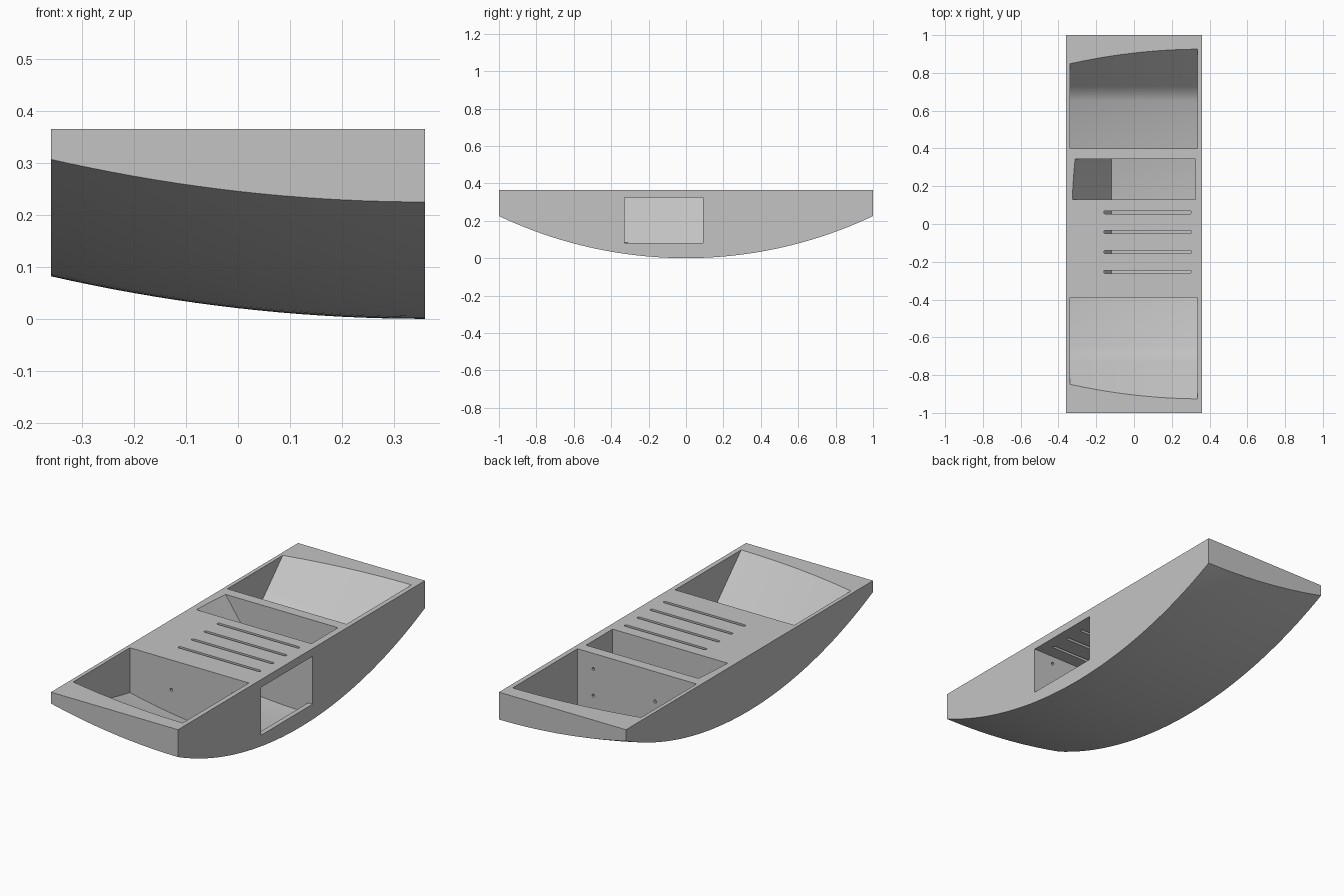
import bpy, bmesh
from math import sqrt, ceil, pi, cos, sin

cube = bpy.data.objects.get("Cube")
if cube:
    bpy.data.objects.remove(cube, do_unlink=True)

HALF_W, TOP, SHELL = 0.36, 0.365, 0.025
RAMP_X, RAMP_Y = -0.12, 0.69


def hull_z(x, y):
    """Doubly curved underside, lowest along the +x edge."""
    return 2.335 - sqrt(2.335 ** 2 - y * y) + 0.158 * (HALF_W - x) ** 2


def floor_z(x, y):
    return hull_z(x, y) + SHELL


def end_bay_z(x, y):
    """Floor that turns into a ramp towards the end."""
    run = abs(y) - RAMP_Y
    return floor_z(x, y) if run <= 0 else floor_z(x, RAMP_Y) + run


def middle_bay_z(x, y):
    """Floor that turns into a steep ramp towards -x."""
    return floor_z(x, y) if x >= RAMP_X else floor_z(RAMP_X, y) + 1.45 * (RAMP_X - x)


def subdivide(breaks, step):
    out = [breaks[0]]
    for a, b in zip(breaks, breaks[1:]):
        n = max(1, ceil((b - a) / step))
        out += [a + (b - a) * i / n for i in range(1, n + 1)]
    return out


def make_object(name, bm):
    bmesh.ops.recalc_face_normals(bm, faces=bm.faces)
    mesh = bpy.data.meshes.new(name)
    bm.to_mesh(mesh)
    bm.free()
    obj = bpy.data.objects.new(name, mesh)
    bpy.context.collection.objects.link(obj)
    return obj


def block(name, xb, yb, top, bottom, step=0.04):
    """Solid with a flat top, upright sides and a shaped underside."""
    xs, ys = subdivide(xb, step), subdivide(yb, step)
    bm = bmesh.new()
    grid = [[bm.verts.new((x, y, bottom(x, y))) for y in ys] for x in xs]
    for i in range(len(xs) - 1):
        for j in range(len(ys) - 1):
            bm.faces.new((grid[i][j], grid[i][j + 1], grid[i + 1][j + 1], grid[i + 1][j]))
    lo_y, hi_y = [c[0] for c in grid], [c[-1] for c in grid]
    corners = {(i, j): bm.verts.new((xs[i], ys[j], top)) for i in (0, -1) for j in (0, -1)}
    a, b, c, d = corners[0, 0], corners[-1, 0], corners[-1, -1], corners[0, -1]
    bm.faces.new((a, b, c, d))
    bm.faces.new([a, b] + lo_y[::-1])
    bm.faces.new([d, c] + hi_y[::-1])
    bm.faces.new([a, d] + grid[0][::-1])
    bm.faces.new([b, c] + grid[-1][::-1])
    return make_object(name, bm)


def box(name, x0, x1, y0, y1, z0, z1):
    return block(name, [x0, x1], [y0, y1], z1, lambda x, y: z0, 9)


def extrude_outline(name, points, offset):
    bm = bmesh.new()
    face = bm.faces.new([bm.verts.new(p) for p in points])
    new = bmesh.ops.extrude_face_region(bm, geom=[face], use_keep_orig=True)["geom"]
    moved = [v for v in new if isinstance(v, bmesh.types.BMVert)]
    bmesh.ops.translate(bm, verts=moved, vec=offset)
    return make_object(name, bm)


def cut(target, cutter):
    bpy.context.view_layer.objects.active = target
    mod = target.modifiers.new("cut", "BOOLEAN")
    mod.operation, mod.solver, mod.object = "DIFFERENCE", "EXACT", cutter
    bpy.ops.object.modifier_apply(modifier=mod.name)
    bpy.data.objects.remove(cutter, do_unlink=True)


# Curved hull
body = block("curved_hull", [-HALF_W, HALF_W], [-1, 1], TOP, hull_z)

# Open bays at both ends
for yb in ([0.4, RAMP_Y, 0.96], [-0.96, -RAMP_Y, -0.39]):
    cut(body, block("end_bay_cutter", [-0.34, 0.335], yb, 0.7, end_bay_z))

# Open pocket beside the covered bay
cut(body, block("pocket_cutter", [-0.335, RAMP_X, 0.325], [0.13, 0.345], 0.7, middle_bay_z))

# Covered bay with a side window
bay = block("covered_bay_cutter", [-0.335, RAMP_X, 0.335], [-0.33, 0.09], 0.7, middle_bay_z)
cut(bay, box("ceiling_cutter", -0.6, 0.6, -0.6, 0.6, 0.325, 1))
cut(body, bay)
cut(body, box("window_cutter", 0.3, 0.45, -0.3298, 0.0898, 0.08, 0.3248))

# Rounded vent slots in the cover
R = 0.008
for k in range(4):
    y = 0.062 - 0.105 * k
    arc = [pi * i / 8 for i in range(9)]
    outline = [(0.297 + R * sin(t), y - R * cos(t), 0.31) for t in arc]
    outline += [(-0.152 - R * sin(t), y + R * cos(t), 0.31) for t in arc]
    cut(body, extrude_outline("slot_cutter", outline, (0, 0, 0.1)))

# Small cable holes through the bay walls
for y0, y1 in ((0.34, 0.41), (-0.4, -0.32)):
    for x, z in ((0.245, 0.285), (0.245, 0.148), (-0.105, 0.212)):
        ring = [(x + R * cos(pi * i / 6), y0, z + R * sin(pi * i / 6)) for i in range(12)]
        cut(body, extrude_outline("hole_cutter", ring, (0, y1 - y0, 0)))

# Plain grey finish
grey = bpy.data.materials.new("plain_grey")
grey.use_nodes = True
colour = (0.55, 0.55, 0.55, 1)
grey.diffuse_color = colour
grey.node_tree.nodes["Principled BSDF"].inputs["Base Color"].default_value = colour
body.data.materials.clear()
body.data.materials.append(grey)

bpy.ops.object.select_all(action="DESELECT")
body.select_set(True)
bpy.context.view_layer.objects.active = body
bpy.ops.object.shade_smooth_by_angle(angle=pi / 6)
